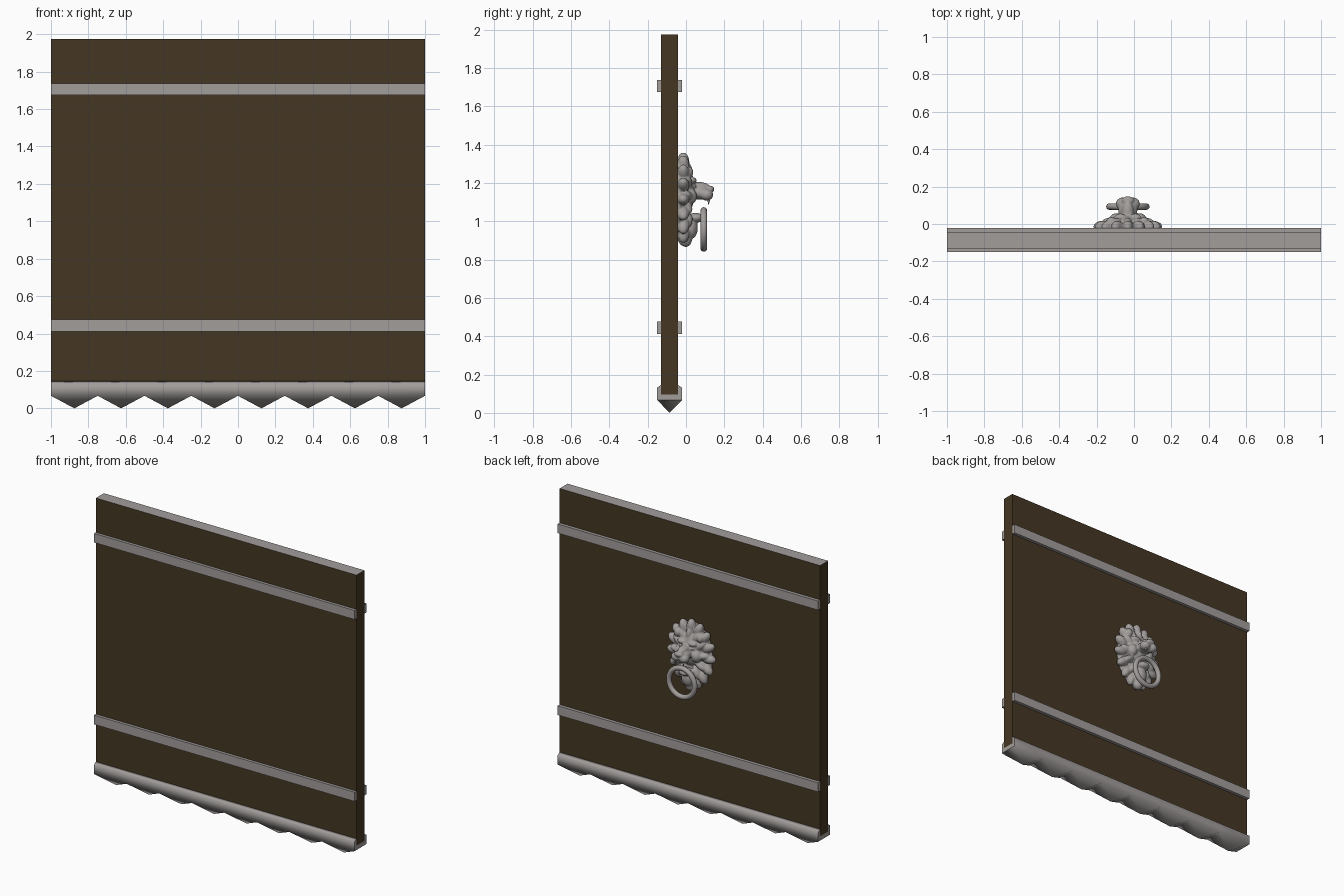
import bpy, bmesh, math
from mathutils import Matrix, Vector

if "Cube" in bpy.data.objects:
    bpy.data.objects.remove(bpy.data.objects["Cube"])


def material(name, rgb):
    m = bpy.data.materials.new(name)
    m.diffuse_color = (*rgb, 1)
    m.use_nodes = True
    m.node_tree.nodes["Principled BSDF"].inputs["Base Color"].default_value = m.diffuse_color
    return m


WOOD = material("dark brown wood", (0.059, 0.037, 0.017))
METAL = material("grey metal", (0.36, 0.34, 0.33))
CX = -0.033                      # centre line of the knocker
Y0, Y1 = -0.13, -0.043           # faces of the door leaf
F, B = -0.15, -0.021             # outer faces of bands and trim


def finish(bm, name, *mats):
    bmesh.ops.recalc_face_normals(bm, faces=bm.faces[:])
    me = bpy.data.meshes.new(name)
    bm.to_mesh(me)
    bm.free()
    ob = bpy.data.objects.new(name, me)
    bpy.context.collection.objects.link(ob)
    for m in mats:
        me.materials.append(m)
    return ob


def box(name, lo, hi, *mats):
    bm = bmesh.new()
    lo, hi = Vector(lo), Vector(hi)
    mat = Matrix.Translation((lo + hi) / 2) @ Matrix.Diagonal((*(hi - lo), 1))
    bmesh.ops.create_cube(bm, size=1, matrix=mat)
    return finish(bm, name, *mats)


# Door leaf: brown sides, grey top face
leaf = box("door_leaf", (-1, Y0, 0.097), (1, Y1, 1.975), WOOD, METAL)
for p in leaf.data.polygons:
    if p.normal.z > 0.5:
        p.material_index = 1

# Metal bands on both sides
for label, z0, z1 in (("lower", 0.412, 0.476), ("upper", 1.674, 1.737)):
    box(label + "_front_band", (-1, F, z0), (1, Y0, z1), METAL)
    box(label + "_back_band", (-1, Y1, z0), (1, B, z1), METAL)

# Bottom channel with a row of pyramid teeth
bm = bmesh.new()
profile = [(B, 0.067), (B, 0.132), (Y1, 0.146), (Y1, 0.097),
           (Y0, 0.097), (Y0, 0.146), (F, 0.132), (F, 0.067)]
n, teeth = len(profile), 8
rows = [[bm.verts.new((-1 + 2 * i / teeth, y, z)) for y, z in profile]
        for i in range(teeth + 1)]
for i in range(teeth):
    a, b = rows[i], rows[i + 1]
    for k in range(n - 1):
        bm.faces.new((a[k], a[k + 1], b[k + 1], b[k]))
    tip = bm.verts.new((-1 + (2 * i + 1) / teeth, (F + B) / 2, 0))
    rim = (a[0], a[-1], b[-1], b[0])
    for k in range(4):
        bm.faces.new((rim[k], rim[(k + 1) % 4], tip))
for f in bm.faces:
    f.smooth = True
for row in (rows[0], rows[-1]):
    bm.faces.new(row)
finish(bm, "toothed_bottom_trim", METAL)

# Lion mask: overlapping ellipsoids fused into one cast surface
bm = bmesh.new()


def blob(x, y, z, rx, ry, rz, turn=0):
    mat = (Matrix.Translation((CX + x, y, z)) @ Matrix.Rotation(turn, 4, 'Y')
           @ Matrix.Diagonal((rx, ry, rz, 1)))
    bmesh.ops.create_icosphere(bm, subdivisions=3, radius=1, matrix=mat)


def pair(x, *rest):
    blob(x, *rest)
    blob(-x, *rest)


# mane plate and two rings of tufts, tapering to the chin
blob(0, -0.04, 1.12, 0.145, 0.05, 0.21)
for count, rx, rz, y, long, thick, wide in ((16, 0.132, 0.192, -0.014, 0.052, 0.032, 0.03),
                                            (13, 0.095, 0.145, 0.0, 0.05, 0.034, 0.024)):
    for i in range(count):
        a = math.pi / 2 + 2 * math.pi * i / count
        s, c = math.sin(a), math.cos(a)
        taper = 1 + 0.13 * s
        blob(rx * c * taper, y, 1.115 + rz * s, long, thick, wide,
             -math.atan2(rz * s, rx * c * taper))
# skull, ears, brows, cheekbones
blob(0, 0.0, 1.16, 0.1, 0.048, 0.115)
pair(0.088, 0.012, 1.255, 0.026, 0.026, 0.03)
pair(0.04, 0.03, 1.213, 0.034, 0.026, 0.018)
pair(0.043, 0.042, 1.184, 0.013, 0.011, 0.01)
pair(0.065, 0.022, 1.13, 0.035, 0.035, 0.042)
# nose bridge, muzzle, nose tip
blob(0, 0.06, 1.178, 0.032, 0.065, 0.028)
blob(0, 0.075, 1.148, 0.052, 0.06, 0.036)
pair(0.029, 0.108, 1.138, 0.035, 0.034, 0.031)
blob(0, 0.127, 1.167, 0.034, 0.021, 0.018)
# lower jaw and beard
blob(0, 0.05, 1.018, 0.045, 0.044, 0.026)
blob(0, 0.022, 0.965, 0.046, 0.04, 0.06)
blob(0, 0.0, 0.91, 0.036, 0.032, 0.045)
mask = finish(bm, "lion_mask", METAL)
rem = mask.modifiers.new("fuse", 'REMESH')
rem.mode = 'VOXEL'
rem.voxel_size = 0.005
rem.use_smooth_shade = True
sm = mask.modifiers.new("soften", 'SMOOTH')
sm.factor = 0.5
sm.iterations = 5

# Fangs
for side, s in (("left", -1), ("right", 1)):
    bm = bmesh.new()
    mat = Matrix.Translation((CX + s * 0.03, 0.118, 1.105)) @ Matrix.Rotation(math.pi, 4, 'X')
    bmesh.ops.create_cone(bm, cap_ends=True, segments=12, radius1=0.011,
                          radius2=0.001, depth=0.04, matrix=mat)
    for f in bm.faces:
        f.smooth = len(f.verts) == 4
    finish(bm, side + "_fang", METAL)

# Knocker ring hanging from the mouth
bpy.ops.mesh.primitive_torus_add(major_radius=0.099, minor_radius=0.017,
                                 major_segments=48, minor_segments=16,
                                 location=(CX, 0.093, 0.957),
                                 rotation=(math.pi / 2, 0, 0))
ring = bpy.context.object
ring.name = "knocker_ring"
ring.data.materials.append(METAL)
for p in ring.data.polygons:
    p.use_smooth = True
